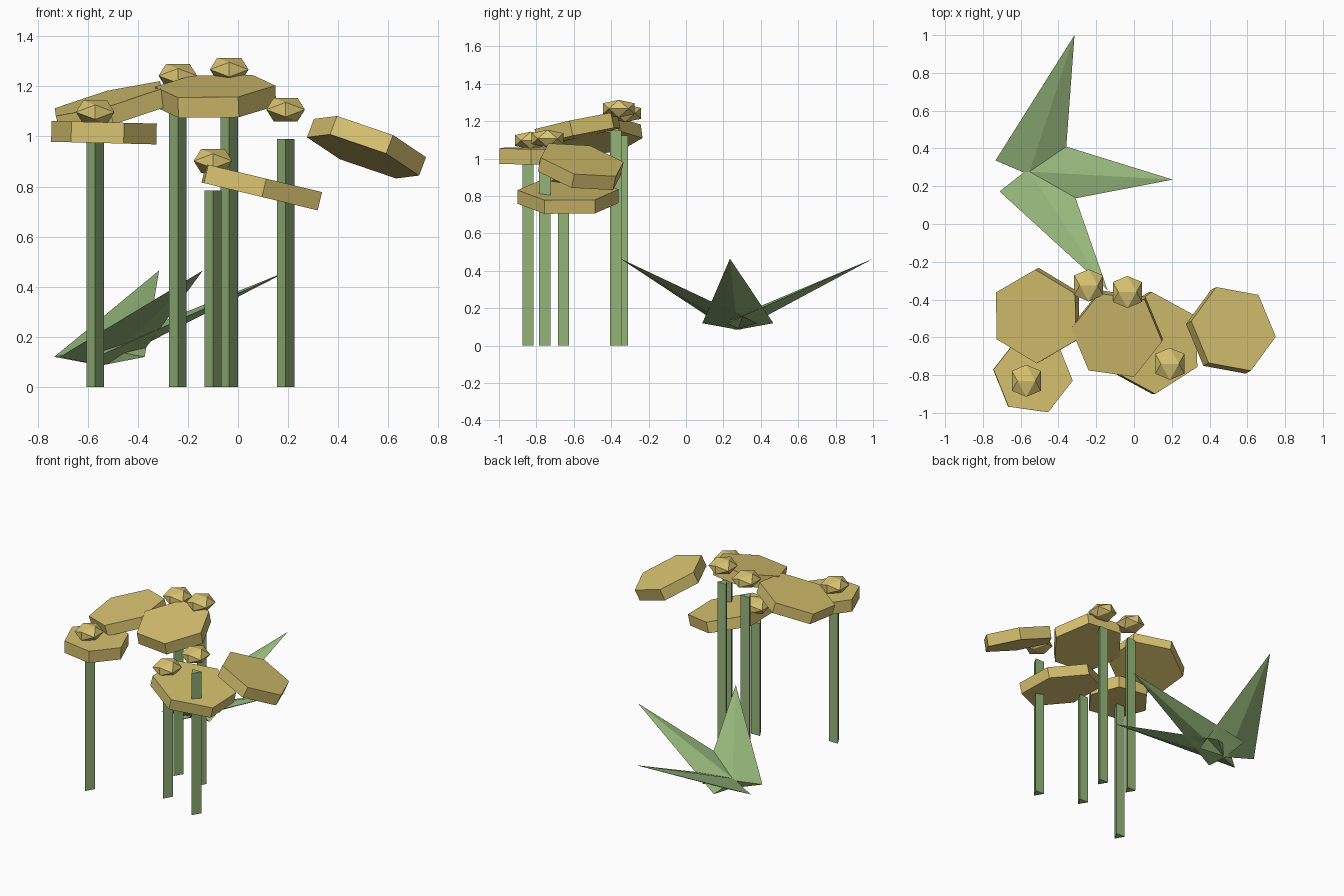
import bpy, bmesh, math
from mathutils import Vector, Matrix

if "Cube" in bpy.data.objects:
    bpy.data.objects.remove(bpy.data.objects["Cube"])


def material(name, rgb):
    m = bpy.data.materials.new(name)
    m.diffuse_color = (*rgb, 1)
    m.use_nodes = True
    m.node_tree.nodes["Principled BSDF"].inputs["Base Color"].default_value = m.diffuse_color
    return m


GREEN = material("leaf_green", (0.31, 0.48, 0.20))
CAP = material("cap_straw", (0.68, 0.54, 0.16))
BUD = material("bud_yellow", (0.70, 0.56, 0.17))


def finish(name, bm, mat):
    """Turn a bmesh into a flat-shaded object of one colour."""
    bmesh.ops.recalc_face_normals(bm, faces=bm.faces)
    mesh = bpy.data.meshes.new(name)
    bm.to_mesh(mesh)
    bm.free()
    mesh.materials.append(mat)
    bpy.context.collection.objects.link(bpy.data.objects.new(name, mesh))


def prism(name, sides, radius, depth, angle, matrix, mat):
    """Regular prism with its first corner at the given angle."""
    bm = bmesh.new()
    rings = [[bm.verts.new(matrix @ Vector((
        radius * math.cos(math.radians(angle) + math.tau * i / sides),
        radius * math.sin(math.radians(angle) + math.tau * i / sides), z)))
        for i in range(sides)] for z in (-depth / 2, depth / 2)]
    low, high = rings
    bm.faces.new(low)
    bm.faces.new(high)
    for i in range(sides):
        j = (i + 1) % sides
        bm.faces.new((low[i], low[j], high[j], high[i]))
    finish(name, bm, mat)


def bud(name, center):
    """Flattened icosahedron with its ridge along x."""
    bm = bmesh.new()
    p = (1 + math.sqrt(5)) / 2
    for s in (-1, 1):
        for t in (-1, 1):
            for co in ((s, 0, t * p), (0, s * p, t), (s * p, t, 0)):
                k = Vector((0.077 / p, 0.085 / p, 0.047 / p))
                bm.verts.new(Vector(center) + Vector(co) * k)
    bmesh.ops.convex_hull(bm, input=bm.verts)
    finish(name, bm, BUD)


def leaf(name, base, tip, width, thick):
    """Four-sided spike with a flattened diamond base."""
    base, tip = Vector(base), Vector(tip)
    axis = (tip - base).normalized()
    side = axis.cross(Vector((0, 0, 1))).normalized()
    up = side.cross(axis)
    bm = bmesh.new()
    ring = [bm.verts.new(base + o) for o in
            (side * width, up * thick, -side * width, -up * thick)]
    point = bm.verts.new(tip)
    bm.faces.new(ring)
    for i in range(4):
        bm.faces.new((ring[i], ring[(i + 1) % 4], point))
    finish(name, bm, GREEN)


# Triangular stems, each with a bud floating above its top
STEMS = [(-0.57, -0.835, 0.98), (-0.24, -0.33, 1.125), (-0.035, -0.365, 1.15),
         (-0.10, -0.645, 0.785), (0.19, -0.745, 0.99)]
for n, (x, y, h) in enumerate(STEMS, 1):
    prism(f"stem_{n}", 3, 0.04, h, -90,
          Matrix.Translation((x, y, h / 2)), GREEN)
    bud(f"bud_{n}", (x, y + 0.005, h + 0.117))

# Tilted hexagonal caps: centre, radius, thickness, corner angle, x and y slope
CAPS = [((-0.535, -0.80, 1.015), 0.212, 0.083, -8, -0.025, 0.0),
        ((-0.51, -0.485, 1.115), 0.25, 0.075, -30, 0.26, 0.13),
        ((-0.09, -0.58, 1.16), 0.243, 0.083, -8, 0.04, 0.21),
        ((0.095, -0.63, 0.797), 0.27, 0.075, 32, -0.24, 0.0),
        ((0.513, -0.563, 0.957), 0.24, 0.08, -8, -0.38, -0.21)]
for n, (c, r, t, ang, sx, sy) in enumerate(CAPS, 1):
    tilt = Vector((0, 0, 1)).rotation_difference(Vector((-sx, -sy, 1)))
    prism(f"cap_{n}", 6, r, t, ang,
          Matrix.Translation(c) @ tilt.to_matrix().to_4x4(), CAP)

# Fan of three spiky leaves from one root
TIPS = [(-0.315, 1.0, 0.465), (0.205, 0.235, 0.465), (-0.14, -0.35, 0.465)]
for n, tip in enumerate(TIPS, 1):
    leaf(f"spike_leaf_{n}", (-0.553, 0.277, 0.12), tip, 0.19, 0.038)
